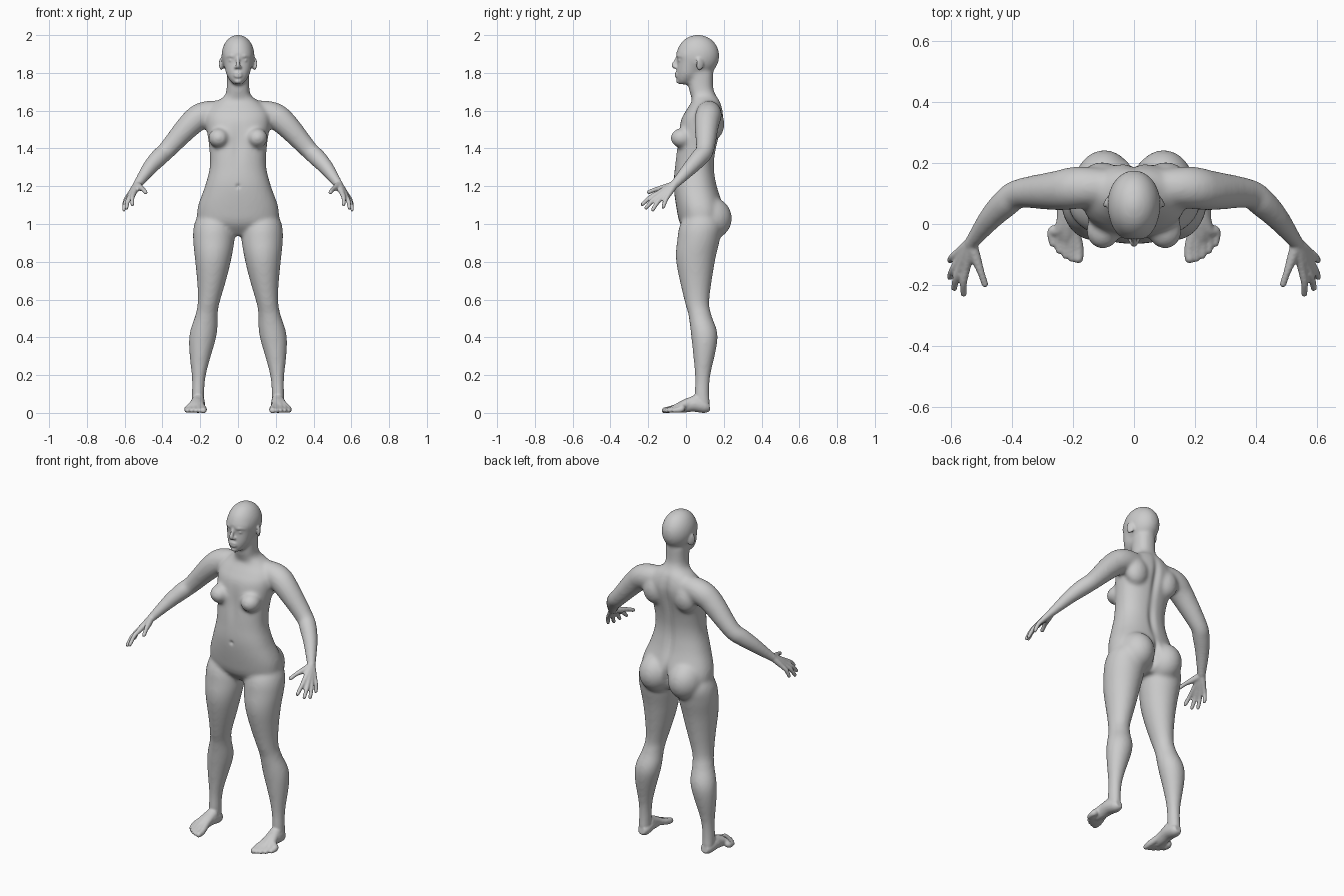
import bpy, bmesh, math
from mathutils import Vector, Matrix

cube = bpy.data.objects.get("Cube")
if cube:
    bpy.data.objects.remove(cube, do_unlink=True)


def spline(rows, steps=6):
    """Smoothly resample a list of equal-length number rows."""
    result = []
    last = len(rows) - 1
    for i in range(last):
        window = rows[max(i - 1, 0)], rows[i], rows[i + 1], rows[min(i + 2, last)]
        for k in range(steps):
            t = k / steps
            result.append([b + t / 2 * (c - a + t * (2 * a - 5 * b + 4 * c - d + t * (3 * (b - c) + d - a)))
                           for a, b, c, d in zip(*window)])
    return result + [list(rows[last])]


def turn(count):
    """Unit circle as cosine and sine pairs."""
    return [(math.cos(math.tau * i / count), math.sin(math.tau * i / count)) for i in range(count)]


def skin(bm, rings):
    """Bridge point rings into a closed solid."""
    loops = [[bm.verts.new(point) for point in ring] for ring in rings]
    for lower, upper in zip(loops, loops[1:]):
        for i in range(len(lower)):
            bm.faces.new((lower[i - 1], lower[i], upper[i], upper[i - 1]))
    bm.faces.new(loops[0][::-1])
    bm.faces.new(loops[-1])


def stack(bm, rows, centre=lambda z: 0, side=1, power=1.0):
    """Level rounded sections: height, half width, front y, back y."""
    def bend(value):
        return math.copysign(abs(value) ** power, value)

    rings = []
    for z, width, front, back in spline(rows):
        middle, depth = (back + front) / 2, (back - front) / 2
        rings.append([(side * (centre(z) + width * bend(c)), middle + depth * bend(s), z)
                      for c, s in turn(32)])
    skin(bm, rings)


def tube(bm, rows, side=1):
    """Round limb through rows of x, y, z, radius."""
    rows = spline(rows)
    centres = [Vector((side * x, y, z)) for x, y, z, radius in rows]
    rings = []
    for i, (centre, row) in enumerate(zip(centres, rows)):
        ahead = centres[min(i + 1, len(rows) - 1)] - centres[max(i - 1, 0)]
        across = ahead.cross(Vector((side * .3, .2, 1))).normalized()
        up = ahead.normalized().cross(across)
        rings.append([centre + row[-1] * (across * c + up * s) for c, s in turn(16)])
    skin(bm, rings)


def ball(bm, centre, radii, side=1, yaw=0):
    x, y, z = centre
    matrix = (Matrix.Translation((side * x, y, z)) @ Matrix.Rotation(side * yaw, 4, 'Z')
              @ Matrix.Diagonal((*radii, 1)))
    bmesh.ops.create_uvsphere(bm, u_segments=32, v_segments=20, radius=1, matrix=matrix)


def apply(obj, kind, **settings):
    bpy.context.view_layer.objects.active = obj
    modifier = obj.modifiers.new(kind.lower(), kind)
    for key, value in settings.items():
        setattr(modifier, key, value)
    bpy.ops.object.modifier_apply(modifier=modifier.name)


def furrow(obj, centre, radii, push):
    """Press a soft mirrored hollow into the surface along y."""
    for vertex in obj.data.vertices:
        x, y, z = vertex.co
        distance = sum(((a - b) / r) ** 2 for a, b, r in zip((abs(x), y, z), centre, radii))
        vertex.co.y += push * math.exp(-distance)


def leg_centre(z):
    """Legs lean outward, mostly around the knee."""
    return .17 - .045 * math.tanh(4 * z - 2)


def add_torso(bm):
    stack(bm, [(.94, .08, .02, .14), (1, .2, -.03, .19), (1.08, .215, -.05, .2),
               (1.2, .175, -.065, .165), (1.3, .15, -.06, .15), (1.4, .152, -.05, .16),
               (1.54, .17, -.03, .195), (1.6, .16, 0, .195), (1.65, .11, .03, .18),
               (1.68, .07, .025, .16), (1.72, .06, .015, .145), (1.8, .06, .015, .145)],
          power=.87)


def add_head(bm):
    ball(bm, (0, .063, 1.89), (.088, .114, .112))
    stack(bm, [(1.74, .026, -.04, .01), (1.765, .047, -.05, .05), (1.8, .065, -.052, .08),
               (1.865, .077, -.046, .09), (1.9, .079, -.053, .1), (1.94, .065, -.038, .1)])


def add_leg(bm, side):
    stack(bm, [(1.08, .07, .02, .15), (1, .105, -.03, .19), (.92, .11, -.046, .18),
               (.8, .094, -.052, .153), (.6, .06, -.01, .124), (.52, .059, .012, .134),
               (.4, .072, .028, .168), (.2, .038, .047, .13), (.1, .033, .045, .124),
               (.04, .034, .045, .13)], leg_centre, side)


def add_arm(bm, side):
    tube(bm, [(.08, .12, 1.595, .06), (.18, .12, 1.578, .07), (.25, .11, 1.53, .066),
              (.375, .1, 1.393, .049), (.42, .07, 1.35, .048), (.47, .02, 1.295, .04),
              (.525, -.05, 1.22, .027), (.54, -.07, 1.2, .025)], side)


def add_muscles(bm, side):
    """Chest, shoulder blade and seat."""
    ball(bm, (.102, -.022, 1.455), (.055, .06, .052), side)
    ball(bm, (.105, .145, 1.53), (.07, .058, .085), side)
    ball(bm, (.097, .125, 1.03), (.1, .118, .115), side)


def add_face(bm):
    """Nose, lips and chin."""
    tube(bm, [(0, -.043, 1.89, .007), (0, -.056, 1.86, .009),
              (0, -.065, 1.84, .012), (0, -.056, 1.826, .009)])
    for z in (1.783, 1.797):
        tube(bm, [(-.026, -.038, 1.79, .004), (-.012, -.049, z, .008),
                  (.012, -.049, z, .008), (.026, -.038, 1.79, .004)])
    ball(bm, (0, -.036, 1.756), (.02, .016, .014))


def add_face_side(bm, side):
    """Eye, brow, nostril and ear."""
    ball(bm, (.035, -.026, 1.867), (.016, .016, .011), side)
    tube(bm, [(.012, -.042, 1.886, .008), (.035, -.037, 1.89, .01), (.06, -.014, 1.886, .008)], side)
    ball(bm, (.012, -.052, 1.83), (.008, .011, .008), side)
    ball(bm, (.088, .072, 1.848), (.009, .024, .034), side, yaw=.45)


def add_hand(bm, side):
    """Each finger runs from the wrist through its knuckle."""
    wrist = Vector((.533, -.06, 1.21))
    for tip in ((.56, -.237, 1.1), (.592, -.217, 1.08), (.607, -.18, 1.07), (.607, -.123, 1.085)):
        tip = Vector(tip)
        knuckle = wrist.lerp(tip, .5) + Vector((.005, 0, .008))
        middle = knuckle.lerp(tip, .5) + Vector((.004, 0, .007))
        tube(bm, [(*wrist, .02), (*wrist.lerp(knuckle, .6), .017), (*knuckle, .014),
                  (*middle, .012), (*knuckle.lerp(tip, .93), .01), (*tip, .006)], side)
    tube(bm, [(.533, -.07, 1.205, .02), (.518, -.115, 1.193, .017), (.502, -.16, 1.183, .012),
              (.489, -.198, 1.168, .011), (.486, -.206, 1.164, .006)], side)


def add_foot(bm, side):
    """Heel and sole, then toes fanned from the instep."""
    tube(bm, [(.21, .125, .036, .022), (.21, .1, .034, .035), (.214, .04, .046, .04),
              (.218, -.02, .032, .032), (.222, -.06, .02, .02)], side)
    for toe in range(5):
        x, y = .183 + .021 * toe, -.128 + .0033 * toe ** 2
        radius = .012 if toe else .016
        tube(bm, [(.21, .06, .065, .034), (x / 2 + .107, -.015, .04, .022), (x, y + .05, .02, .018),
                  (x, y + .012, .013, radius), (x, y, .012, radius / 2)], side)


# Main masses, fused and relaxed
bm = bmesh.new()
add_torso(bm)
add_head(bm)
for side in (1, -1):
    add_leg(bm, side)
    add_arm(bm, side)
    add_muscles(bm, side)
body = bpy.data.objects.new("body", bpy.data.meshes.new("body"))
bpy.context.collection.objects.link(body)
bm.to_mesh(body.data)
apply(body, 'REMESH', mode='VOXEL', voxel_size=.01)
apply(body, 'SMOOTH', factor=.5, iterations=9)

# Fine parts, fused onto the masses
bm.clear()
bm.from_mesh(body.data)
add_face(bm)
for side in (1, -1):
    add_face_side(bm, side)
    add_hand(bm, side)
    add_foot(bm, side)
bm.to_mesh(body.data)
bm.free()
apply(body, 'REMESH', mode='VOXEL', voxel_size=.0055)

# Spine, seat cleft, navel, breastbone and ear hollow
furrow(body, (0, .2, 1.5), (.02, .06, .13), -.014)
furrow(body, (0, .16, 1.26), (.022, .06, .12), -.012)
furrow(body, (0, .21, 1.02), (.014, .07, .07), -.03)
furrow(body, (0, -.065, 1.2), (.01, .03, .01), .01)
furrow(body, (0, -.05, 1.42), (.03, .04, .1), .008)
furrow(body, (.095, .055, 1.85), (.012, .01, .016), .006)
apply(body, 'SMOOTH', factor=.5, iterations=4)

# Flat soles
for vertex in body.data.vertices:
    vertex.co.z = max(vertex.co.z, 0)

# Single matte grey
grey = bpy.data.materials.new("plain_grey")
grey.use_nodes = True
grey.diffuse_color = (.6, .6, .6, 1)
grey.node_tree.nodes["Principled BSDF"].inputs["Base Color"].default_value = grey.diffuse_color
body.data.materials.append(grey)
for face in body.data.polygons:
    face.use_smooth = True
